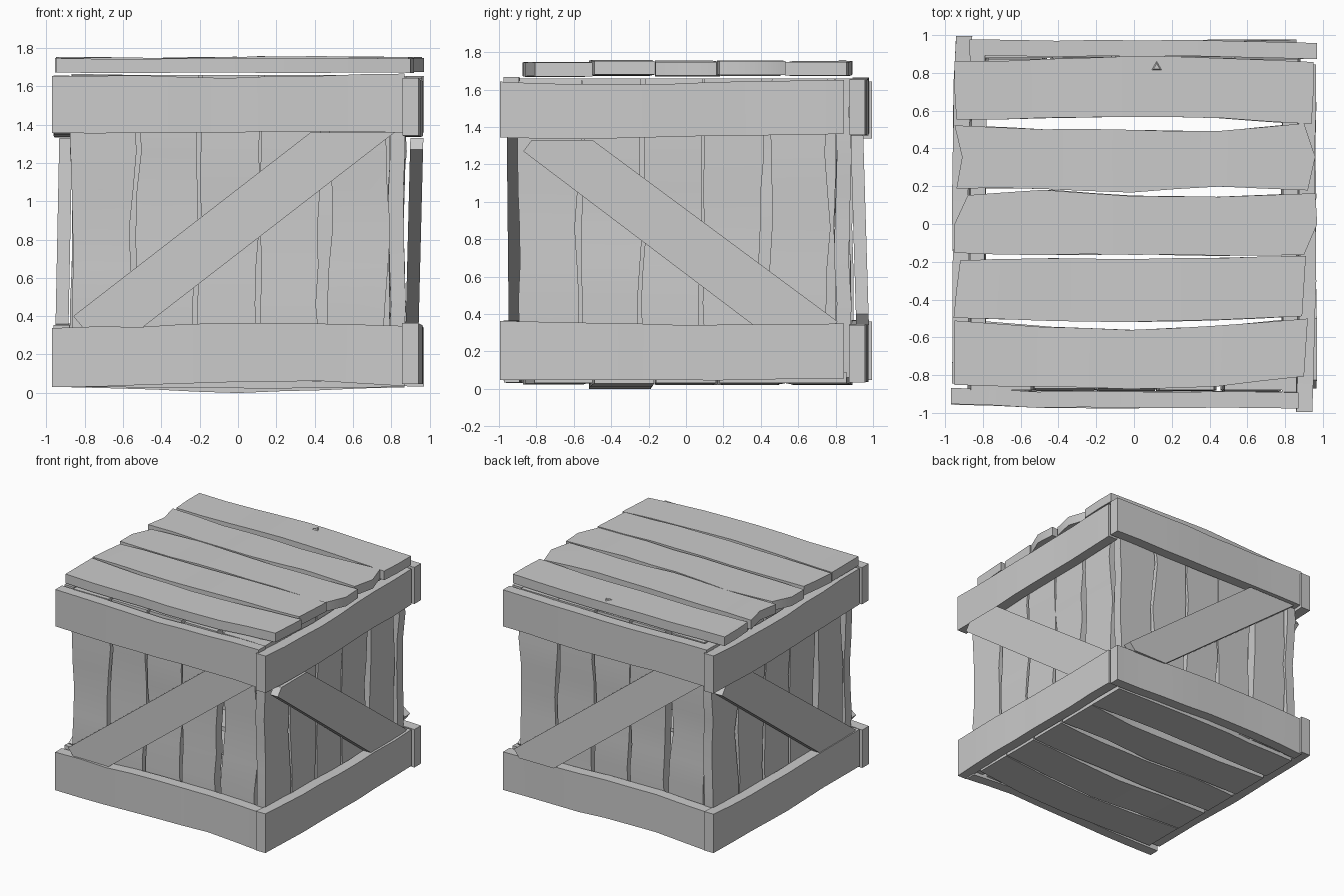
import bpy, bmesh, math, random
from mathutils import Matrix

random.seed(4)
if "Cube" in bpy.data.objects:
    bpy.data.objects.remove(bpy.data.objects["Cube"])

wood = bpy.data.materials.new("grey_wood")
wood.use_nodes = True
wood.diffuse_color = (0.6, 0.6, 0.6, 1)
wood.node_tree.nodes["Principled BSDF"].inputs["Base Color"].default_value = wood.diffuse_color


def finish(name, bm, place):
    """Turn a bmesh into a placed object with smooth shading and sharp corners."""
    bmesh.ops.transform(bm, matrix=place, verts=bm.verts)
    bmesh.ops.recalc_face_normals(bm, faces=bm.faces)
    mesh = bpy.data.meshes.new(name)
    bm.to_mesh(mesh)
    bm.free()
    mesh.materials.append(wood)
    obj = bpy.data.objects.new(name, mesh)
    bpy.context.collection.objects.link(obj)
    bpy.ops.object.select_all(action="DESELECT")
    obj.select_set(True)
    bpy.context.view_layer.objects.active = obj
    bpy.ops.object.shade_smooth_by_angle(angle=math.radians(35))


def sample(values, t):
    """Read a list of evenly spaced values at t from 0 to 1."""
    f = t * (len(values) - 1)
    i = min(int(f), len(values) - 2)
    return values[i] + (values[i + 1] - values[i]) * (f - i)


def board(name, start, end, low, high, depth, place, bow=(0, 0),
          tips=((0, 0, 0), (0, 0, 0)), steps=8, rough=0.004):
    """Warped board along local x: edges low/high in y, thickness depth in z."""
    bm = bmesh.new()
    rings = []
    for s in range(steps + 1):
        t = s / steps
        a, b = sample(low, t), sample(high, t)
        lift = sample(bow, t) + random.uniform(-rough, rough)
        row = []
        for k, f in enumerate((0, 0.5, 1)):
            shift = tips[0][k] if s == 0 else tips[1][k] if s == steps else 0
            x = start + (end - start) * t + shift
            y = a + (b - a) * f + (random.uniform(-rough, rough) if f != 0.5 else 0)
            row.append((x, y, lift))
        rings.append([bm.verts.new((x, y, z + depth[0])) for x, y, z in row]
                     + [bm.verts.new((x, y, z + depth[1])) for x, y, z in reversed(row)])
    for r, q in zip(rings, rings[1:]):
        for k in range(6):
            n = (k + 1) % 6
            bm.faces.new((r[k], r[n], q[n], q[k]))
    for r in (rings[0], rings[-1]):
        bm.faces.new((r[0], r[1], r[4], r[5]))
        bm.faces.new((r[1], r[2], r[3], r[4]))
    finish(name, bm, place)


def brace(name, outline, foot, head, thick, place):
    """Diagonal board from a flat outline; foot and head set its inner depth."""
    bm = bmesh.new()
    face = bm.faces.new([bm.verts.new((x, y, foot + (head - foot) * (y - .34)))
                         for x, y in outline])
    new = bmesh.ops.extrude_face_region(bm, geom=[face])["geom"]
    bmesh.ops.translate(bm, vec=(0, 0, thick),
                        verts=[v for v in new if isinstance(v, bmesh.types.BMVert)])
    finish(name, bm, place)


# Wall planks: (left edge, right edge), each listed from bottom to top
wall_planks = [
    ((-.86, -.87, -.86, -.88, -.87), (-.55, -.54, -.57, -.53, -.54)),
    ((-.53, -.53, -.54, -.51, -.53), (-.22, -.24, -.21, -.22, -.21)),
    ((-.20, -.21, -.19, -.20, -.19), (.10, .09, .11, .11, .11)),
    ((.12, .12, .12, .12, .13), (.44, .41, .42, .44, .43)),
    ((.46, .46, .49, .48, .48), (.75, .77, .80, .77, .78)),
]
rising = [(-.86, .40), (-.81, .34), (-.5, .34), (.78, 1.33), (.82, 1.36), (.38, 1.36)]
falling = [(-.845, 1.27), (-.80, 1.33), (-.475, 1.33), (.835, .36), (.82, .34), (.385, .34)]

# Rail edges: upper low/high, lower low/high
long_rails = [(1.36, 1.355, 1.36, 1.365, 1.36), (1.655, 1.655, 1.645, 1.655, 1.665),
              (.03, .04, .055, .06, .035), (.34, .345, .365, .365, .35)]
short_rails = [(1.34, 1.335, 1.345, 1.355, 1.36), (1.64, 1.63, 1.63, 1.645, 1.655),
               (.045, .05, .045, .05, .055), (.36, .35, .345, .345, .35)]

stand = Matrix.Rotation(math.pi / 2, 4, "X")       # local y up, local z to the front
upright = Matrix.Rotation(math.pi / 2, 4, "Z")     # board length runs upwards


def wall(side, turn, slide, inset, rails, outline, foot, head):
    place = (Matrix.Rotation(turn, 4, "Z") @ stand
             @ Matrix.Translation((slide, 0, -inset)))
    bow = (-.015, 0, .004, 0, .004)
    board(side + "_upper_rail", -.97, .87, *rails[:2], (.885, .97), place, bow)
    board(side + "_lower_rail", -.97, .87, *rails[2:], (.885, .97), place, bow)
    for i, (left, right) in enumerate(wall_planks):
        board(f"{side}_wall_plank_{i + 1}", .06, 1.66,
              [-x for x in right], [-x for x in left], (.797, .875),
              place @ upright, (0, .008, -.004, .006, 0), rough=.006)
    brace(side + "_brace", outline, foot, head, .068, place)


# Opposite walls are half-turn copies, neighbours have opposed braces
wall("front", 0, 0, 0, long_rails, rising, .88, .89)
wall("left", math.pi / 2, -.025, .01, short_rails, falling, .885, .91)
wall("back", math.pi, 0, 0, long_rails, rising, .91, .88)
wall("right", -math.pi / 2, -.025, .01, short_rails, falling, .895, .875)

# Deck boards: near edge, far edge, right end, end shapes, lid offset, floor sag
deck = [
    ((-.85, -.86, -.87, -.86, -.81), (-.51, -.545, -.56, -.54, -.50), .90,
     ((0, 0, 0), (0, .01, .02)), -.004, -.008),
    ((-.50, -.51, -.52, -.51, -.49), (-.19, -.18, -.19, -.18, -.17), .90,
     ((-.005, .01, .03), (-.01, 0, .01)), .003, -.03),
    ((-.15, -.165, -.16, -.17, -.16), (.15, .18, .15, .145, .16), .92,
     ((0, 0, .07), (-.02, .05, .04)), .002, -.01),
    ((.19, .185, .17, .20, .18), (.52, .50, .50, .49, .53), .92,
     ((.01, .04, 0), (0, .04, -.02)), .004, -.01),
    ((.55, .56, .57, .56, .53), (.86, .87, .89, .88, .86), .95,
     ((.01, 0, 0), (-.01, 0, 0)), 0, -.008),
]
flat = Matrix.Identity(4)
for i, (near, far, end, tips, up, sag) in enumerate(deck):
    board(f"lid_plank_{i + 1}", -.95, end, near, far, (1.673 + up, 1.747 + up), flat,
          (0, -.003, .003, .004, 0), tips)
    board(f"floor_plank_{i + 1}", -.87, .87, near, far, (.03, .09), flat,
          (0, sag / 2, sag, sag / 2, 0), rough=.002)

# Splinter lying on the far lid board
bm = bmesh.new()
bmesh.ops.create_cone(bm, segments=3, radius1=.04, radius2=.02, depth=.012, cap_ends=True)
finish("lid_splinter", bm, Matrix.Translation((.12, .83, 1.753)))
